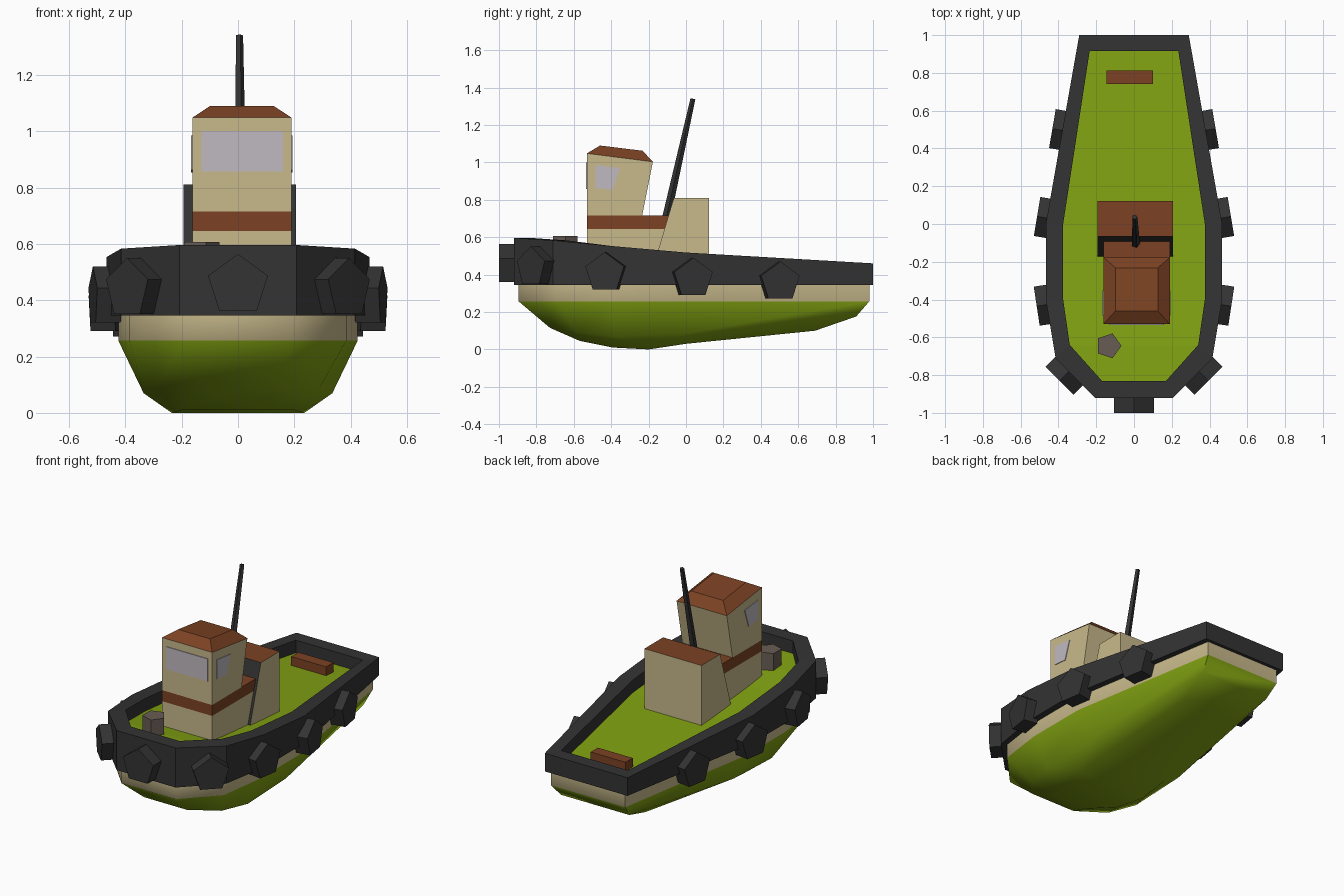
import bpy, bmesh, math
from mathutils import Vector, Matrix

if "Cube" in bpy.data.objects:
    bpy.data.objects.remove(bpy.data.objects["Cube"])


def material(name, rgb):
    m = bpy.data.materials.new(name)
    m.diffuse_color = (*rgb, 1)
    m.use_nodes = True
    m.node_tree.nodes["Principled BSDF"].inputs["Base Color"].default_value = m.diffuse_color
    return m


GREEN = material("lime green", (0.22, 0.36, 0.006))
TAN = material("tan", (0.58, 0.49, 0.26))
BROWN = material("rust brown", (0.20, 0.055, 0.017))
DARK = material("charcoal", (0.033, 0.033, 0.034))
GLASS = material("pale glass", (0.53, 0.49, 0.53))
STONE = material("bollard grey", (0.14, 0.107, 0.09))


def finish(name, bm, mats):
    bmesh.ops.recalc_face_normals(bm, faces=bm.faces)
    me = bpy.data.meshes.new(name)
    bm.to_mesh(me)
    bm.free()
    for m in mats:
        me.materials.append(m)
    ob = bpy.data.objects.new(name, me)
    bpy.context.collection.objects.link(ob)
    return ob


def loft(name, rings, mats, bands=None, caps=(0, 0), closed=False):
    """Join rings of points; bands gives a material slot for each band.
    Caps are strips across the symmetric rings; None leaves an end open."""
    bm = bmesh.new()
    vs = [[bm.verts.new(p) for p in r] for r in rings]
    n = len(rings[0])
    pairs = list(zip(vs, vs[1:])) + ([(vs[-1], vs[0])] if closed else [])
    for b, (lo, hi) in enumerate(pairs):
        for i in range(n):
            j = (i + 1) % n
            f = bm.faces.new((lo[i], lo[j], hi[j], hi[i]))
            f.material_index = bands[b] if bands else 0
    if not closed:
        for r, slot in ((vs[0], caps[0]), (vs[-1], caps[1])):
            if slot is None:
                continue
            for i in range(n // 2 - 1):
                f = bm.faces.new((r[i], r[i + 1], r[n - 2 - i], r[n - 1 - i]))
                f.material_index = slot
    return finish(name, bm, mats)


def both(half):
    """Mirror a starboard half outline (bow to stern) into a full ring."""
    return half + [(-x, y, z) for x, y, z in reversed(half)]


def rect(x0, x1, y0, y1, z0, z1):
    """Four-point ring with its own height at the front and the back."""
    return [(x1, y0, z0), (x1, y1, z1), (x0, y1, z1), (x0, y0, z0)]


def post(name, a, b, r0, r1, sides, mat, spin=0.0):
    """Tapered prism from a to b; spin turns it about its axis."""
    a, b = Vector(a), Vector(b)
    d = (b - a).normalized()
    up = Vector((0, 0, 1)) if abs(d.z) < 0.8 else Vector((1, 0, 0))
    u = (up - d * up.dot(d)).normalized()
    v = d.cross(u)
    bm = bmesh.new()
    rings = []
    for c, r in ((a, r0), (b, r1)):
        ring = []
        for i in range(sides):
            t = spin + math.tau * i / sides
            ring.append(bm.verts.new(c + (u * math.cos(t) + v * math.sin(t)) * r))
        rings.append(ring)
        bm.faces.new(ring)
    for i in range(sides):
        j = (i + 1) % sides
        bm.faces.new((rings[0][i], rings[0][j], rings[1][j], rings[1][i]))
    return finish(name, bm, [mat])


def plate(name, pts, offset, mat):
    """Thin slab: an outline pushed along an offset."""
    off = Vector(offset)
    return loft(name, [[Vector(p) - off * 0.5 for p in pts],
                       [Vector(p) + off for p in pts]], [mat])


# Hull: smooth bilge with a tan band along the top
water = [(.19, -.895), (.385, -.69), (.425, -.4), (.425, 0), (.26, .98)]
sheer = both([(x, y, .35) for x, y in water])
line = both([(x, y, .257) for x, y in water])
bilge = both([(.15, -.727, .115), (.29, -.58, .09), (.335, -.38, .07),
              (.335, 0, .085), (.24, .91, .176)])
keel = both([(.11, -.567, .045), (.2, -.39, .01), (.235, -.2, 0),
             (.235, 0, .03), (.2, .69, .10)])
hull = loft("hull", [keel, bilge, line, sheer], [GREEN, TAN], [0, 0, 1], (0, 1))
bpy.context.view_layer.objects.active = hull
hull.select_set(True)
bpy.ops.object.shade_smooth_by_angle(angle=math.radians(55))
hull.select_set(False)

# Bulwark: charcoal wall around the deck
outer = [(.207, -.92), (.415, -.71), (.467, -.4), (.467, 0), (.29, 1.0)]
inner = [(.17, -.83), (.34, -.64), (.375, -.4), (.375, 0), (.235, .915)]
tops = [.596, .583, .553, .518, .46]
DROP = .08
loft("bulwark", [
    both([(x, y, .345) for x, y in outer]),
    both([(x, y, z) for (x, y), z in zip(outer, tops)]),
    both([(x, y, z) for (x, y), z in zip(inner, tops)]),
    both([(x, y, .345) for x, y in inner])], [DARK], closed=True)

# Deck
loft("deck", [
    both([(x, y, z - DROP - .02) for (x, y), z in zip(inner, tops)]),
    both([(x, y, z - DROP) for (x, y), z in zip(inner, tops)])], [GREEN])

# Five-sided fenders: outer face centre and outward direction
post("bow_fender", (0, -.90, .452), (0, -1, .452), .112, .112, 5, DARK)
fenders = [((.394, -.83, .44), (.707, -.707)), ((.515, -.435, .41), (.988, -.15)),
           ((.513, .04, .38), (.986, .165)), ((.432, .505, .36), (.985, .17))]
for k, (c, d) in enumerate(fenders):
    for s, side in ((1, "right"), (-1, "left")):
        out = Vector((c[0] * s, c[1], c[2]))
        back = out - Vector((d[0] * s, d[1], 0)) * .09
        post(f"{side}_fender_{k + 1}", back, out, .11, .11, 5, DARK)

# Cabin: lower block with stripe, upper wheelhouse, sloped roof
CX, W = .014, .176
X0, X1 = CX - W, CX + W
loft("cabin_base", [rect(X0, X1, -.53, -.08, z, z) for z in (.42, .645, .715)],
     [TAN, BROWN], [0, 1], (0, 1))
loft("wheelhouse", [rect(X0, X1, -.53, -.235, .714, .714),
                    rect(X0, X1, -.53, -.177, 1.048, 1.003)], [TAN])
loft("cabin_roof", [rect(X0, X1, -.53, -.177, 1.048, 1.003),
                    rect(CX - .112, CX + .112, -.46, -.232, 1.09, 1.062)], [BROWN])

# Windows
plate("front_window", [(x, -.53, z) for x, z in
                       ((-.13, .857), (.16, .857), (.16, 1.0), (-.13, 1.0))],
      (0, -.004, 0), GLASS)
for s, side in ((1, "right"), (-1, "left")):
    plate(side + "_window", [(CX + s * W, y, z) for y, z in
                             ((-.485, .985), (-.353, .97), (-.393, .853), (-.485, .862))],
          (s * .004, 0, 0), GLASS)

# Engine casing: dark sloped front, brown top
casing = loft("engine_casing", [rect(-.194, .206, -.182, .122, .42, .42),
                                rect(-.194, .206, -.065, .122, .81, .81)],
              [TAN, BROWN, DARK], [0], (0, 1))
for f in casing.data.polygons:
    if f.normal.y < -.7:
        f.material_index = 2

# Raked mast
post("mast", (.008, -.108, .69), (.004, .037, 1.34), .024, .014, 5, DARK)

# Deck fittings
post("bollard", (-.135, -.645, .48), (-.135, -.645, .607), .069, .069, 5, STONE)
loft("stern_hatch", [rect(-.145, .10, .74, .812, z, z) for z in (.37, .447)], [BROWN])
